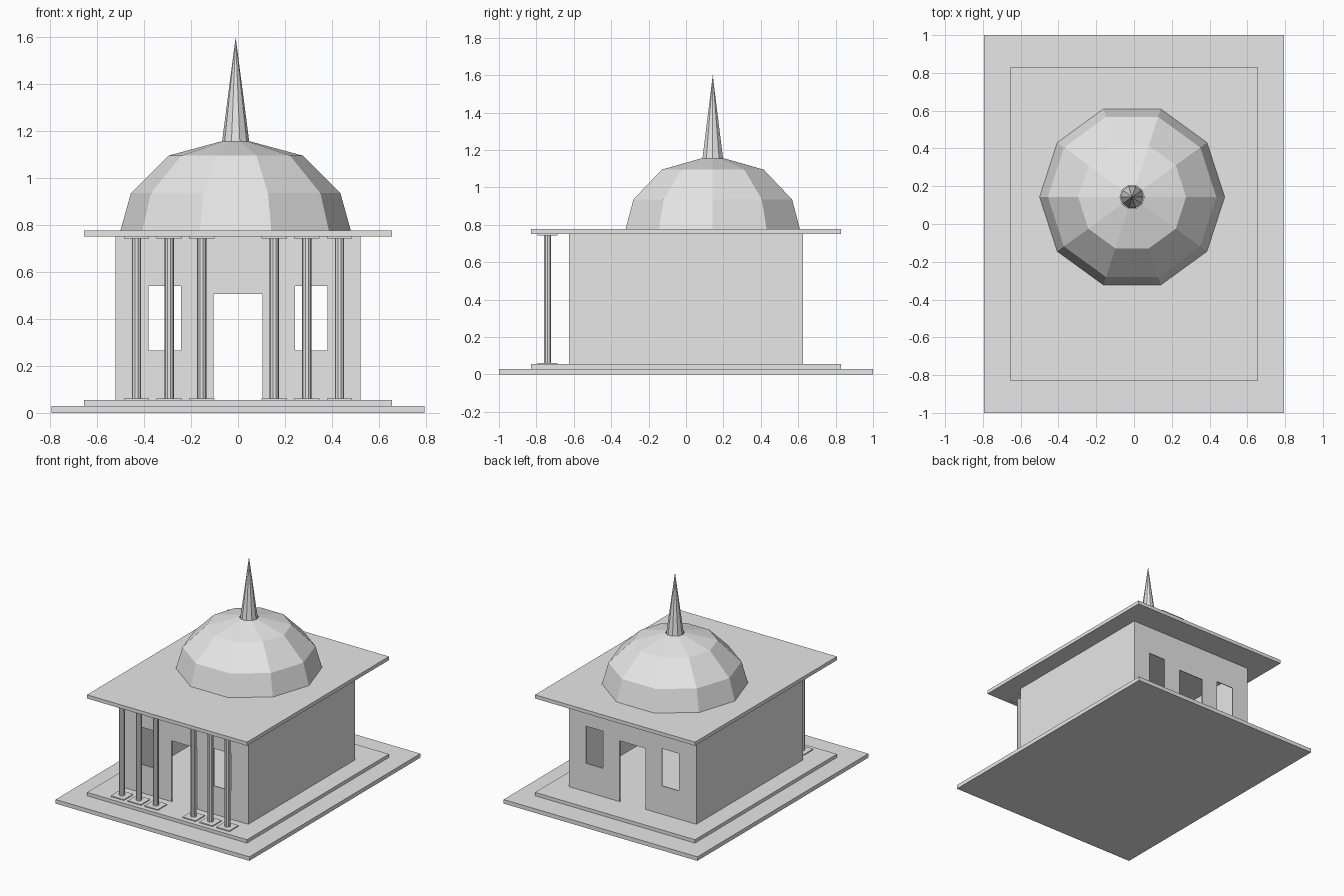
import bpy
import bmesh
from math import cos, sin, tau

old = bpy.data.objects.get("Cube")
if old:
    bpy.data.objects.remove(old, do_unlink=True)

STONE = bpy.data.materials.new("plain grey")
GREY = (0.8, 0.8, 0.8, 1)
STONE.diffuse_color = GREY
STONE.use_nodes = True
STONE.node_tree.nodes["Principled BSDF"].inputs["Base Color"].default_value = GREY


def add_object(name, bm):
    mesh = bpy.data.meshes.new(name)
    bm.to_mesh(mesh)
    bm.free()
    mesh.materials.append(STONE)
    obj = bpy.data.objects.new(name, mesh)
    bpy.context.scene.collection.objects.link(obj)
    return obj


def slab(name, x, y, half_x, half_y, bottom, top):
    bm = bmesh.new()
    bmesh.ops.create_cube(bm, size=2)
    for v in bm.verts:
        v.co = (x + v.co.x * half_x, y + v.co.y * half_y,
                top if v.co.z > 0 else bottom)
    return add_object(name, bm)


def lathe(name, x, y, profile, sides=10, cap_bottom=True, cap_top=True):
    """Faceted body of revolution from (radius, height) points."""
    bm = bmesh.new()
    rings = []
    for r, z in profile:
        rings.append([bm.verts.new((x + r * cos(tau * i / sides),
                                    y + r * sin(tau * i / sides), z))
                      for i in range(sides)])
    for low, high in zip(rings, rings[1:]):
        for i in range(sides):
            j = (i + 1) % sides
            bm.faces.new((low[i], low[j], high[j], high[i]))
    if cap_bottom:
        bm.faces.new(rings[0][::-1])
    if cap_top:
        bm.faces.new(rings[-1])
    bmesh.ops.remove_doubles(bm, verts=bm.verts, dist=0.0005)
    return add_object(name, bm)


# Stepped base and flat roof
FLOOR, CEILING = 0.055, 0.75
slab("lower_step", 0, 0, 0.793, 1.0, 0, 0.03)
slab("upper_step", 0, 0, 0.655, 0.83, 0.03, FLOOR)
slab("roof_slab", 0, 0, 0.655, 0.83, CEILING, 0.777)

# Hollow hall: thin walls, a door and two windows at each end
WALL_X, WALL_Y = 0.522, 0.625
xs = [-WALL_X, -0.382, -0.243, -0.105, 0.105, 0.243, 0.382, WALL_X]
zs = [FLOOR, 0.265, 0.505, 0.54, CEILING]
openings = {(1, 1), (1, 2), (5, 1), (5, 2), (3, 0), (3, 1)}
bm = bmesh.new()


def wall_quad(a, b, low, high):
    bm.faces.new([bm.verts.new(p) for p in
                  ((*a, low), (*b, low), (*b, high), (*a, high))])


for row, (low, high) in enumerate(zip(zs, zs[1:])):
    for side in (-1, 1):
        for col, (x0, x1) in enumerate(zip(xs, xs[1:])):
            if (col, row) not in openings:
                ends = [(x0, side * WALL_Y), (x1, side * WALL_Y)]
                wall_quad(*ends[::-side], low, high)
        ends = [(side * WALL_X, -WALL_Y), (side * WALL_X, WALL_Y)]
        wall_quad(*ends[::side], low, high)
bmesh.ops.remove_doubles(bm, verts=bm.verts, dist=0.0005)
walls = add_object("hall_walls", bm)
thickness = walls.modifiers.new("thickness", "SOLIDIFY")
thickness.thickness = 0.006
thickness.offset = -1

# Portico: three columns on each side of the door
COLUMN_Y = -0.74
for side, label in ((-1, "right"), (1, "left")):
    for n, offset in enumerate((0.155, 0.293, 0.432), 1):
        x = side * offset
        tag = f"{label}_{n}"
        lathe(f"column_{tag}", x, COLUMN_Y, [(0.02, 0.06), (0.02, 0.745)])
        slab(f"column_base_{tag}", x, COLUMN_Y, 0.054, 0.054, FLOOR, 0.062)
        slab(f"column_cap_{tag}", x, COLUMN_Y, 0.054, 0.054, 0.743, CEILING)

# Faceted dome with a spire standing in its open top
DOME_X, DOME_Y = -0.01, 0.143
lathe("dome", DOME_X, DOME_Y,
      [(0.49, 0.777), (0.446, 0.935), (0.286, 1.095), (0.064, 1.155)],
      cap_bottom=False, cap_top=False)
lathe("spire", DOME_X, DOME_Y, [(0.061, 1.13), (0.0, 1.6)], cap_top=False)
